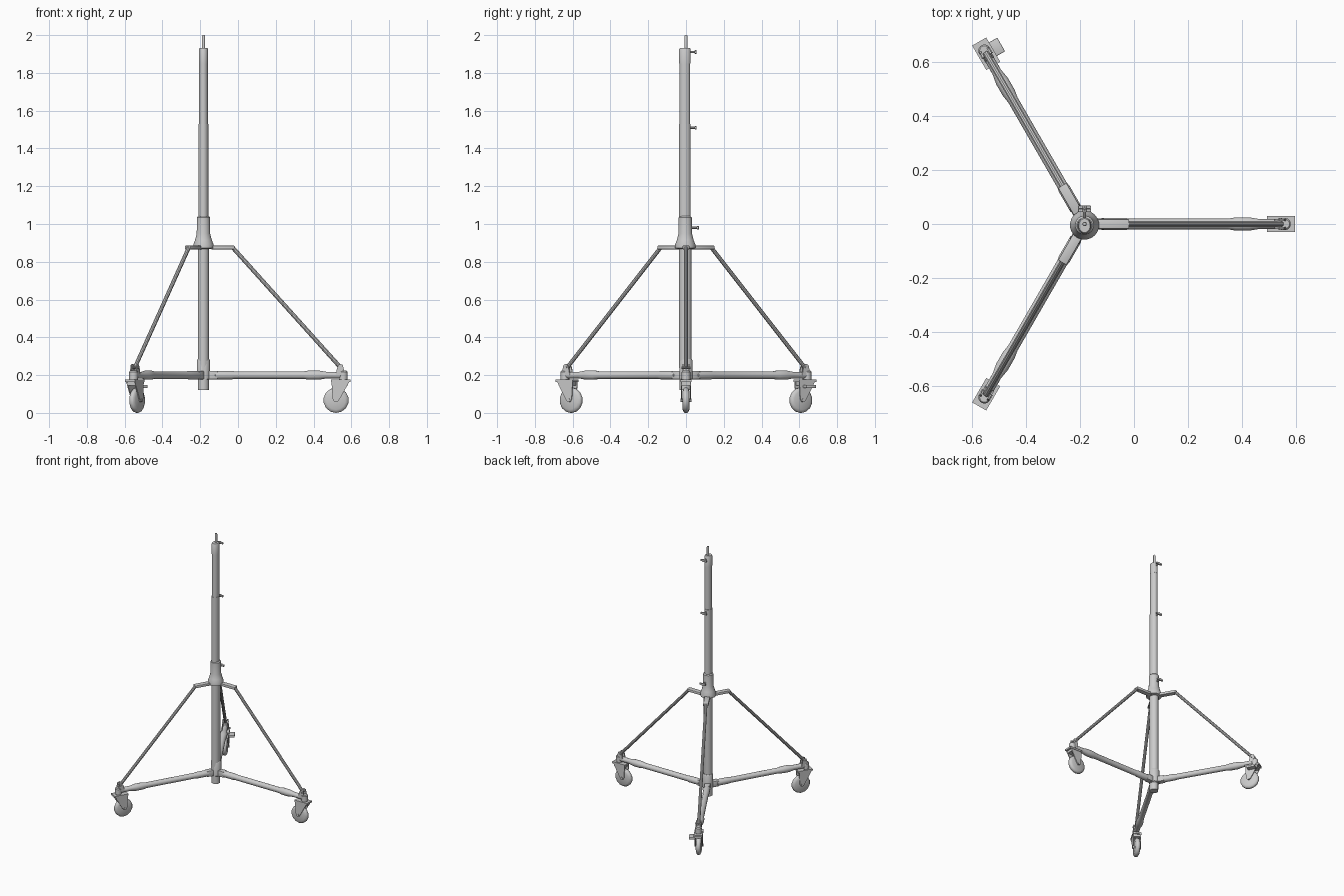
import bpy, bmesh, math
from mathutils import Matrix, Vector

if "Cube" in bpy.data.objects:
    bpy.data.objects.remove(bpy.data.objects["Cube"])

grey = bpy.data.materials.new("light grey metal")
grey.use_nodes = True
COLOUR = (0.6, 0.6, 0.6, 1)
grey.diffuse_color = COLOUR
grey.node_tree.nodes["Principled BSDF"].inputs["Base Color"].default_value = COLOUR

HUB = Matrix.Translation((-0.183, 0, 0))


def finish(name, bm, frame, smooth=True):
    bmesh.ops.recalc_face_normals(bm, faces=bm.faces)
    mesh = bpy.data.meshes.new(name)
    bm.to_mesh(mesh)
    bm.free()
    mesh.transform(frame)
    mesh.materials.append(grey)
    obj = bpy.data.objects.new(name, mesh)
    bpy.context.collection.objects.link(obj)
    if smooth:
        bpy.ops.object.select_all(action="DESELECT")
        obj.select_set(True)
        bpy.context.view_layer.objects.active = obj
        bpy.ops.object.shade_smooth_by_angle(angle=math.radians(35))
    return obj


def tube(name, start, direction, stations, frame=HUB, sides=16, smooth=True):
    """Closed tube through stations of (distance, half width, half depth)."""
    bm = bmesh.new()
    turn = Vector(direction).to_track_quat("Z", "Y")
    rings = []
    for dist, rx, ry in stations:
        ring = []
        for i in range(sides):
            a = math.tau * (i + 0.5) / sides
            p = Vector((rx * math.cos(a), ry * math.sin(a), dist))
            ring.append(bm.verts.new(Vector(start) + turn @ p))
        rings.append(ring)
    for a, b in zip(rings, rings[1:]):
        for i in range(sides):
            j = (i + 1) % sides
            bm.faces.new((a[i], a[j], b[j], b[i]))
    bm.faces.new(rings[0])
    bm.faces.new(rings[-1])
    return finish(name, bm, frame, smooth)


def round_tube(name, start, direction, profile, frame=HUB, sides=16, smooth=True):
    return tube(name, start, direction, [(d, r, r) for d, r in profile], frame, sides, smooth)


def box(name, low, high, frame=HUB, bevel=0.0):
    bm = bmesh.new()
    low, high = Vector(low), Vector(high)
    size = high - low
    bmesh.ops.create_cube(bm, size=1, matrix=Matrix.Translation((low + high) / 2) @ Matrix.Diagonal((*size, 1)))
    if bevel:
        bmesh.ops.bevel(bm, geom=bm.edges[:], offset=bevel, segments=2, profile=0.5, affect="EDGES")
    return finish(name, bm, frame, bevel > 0)


def plate(name, outline, y0, y1, frame):
    """Extrude an x-z outline from y0 to y1."""
    bm = bmesh.new()
    face = bm.faces.new([bm.verts.new((x, y0, z)) for x, z in outline])
    out = bmesh.ops.extrude_face_region(bm, geom=[face])
    verts = [v for v in out["geom"] if isinstance(v, bmesh.types.BMVert)]
    bmesh.ops.translate(bm, verts=verts, vec=(0, y1 - y0, 0))
    return finish(name, bm, frame, False)


UP = (0, 0, 1)
BACK = (0, 1, 0)

# Central column, each section slightly deeper than wide
tube("lower_column", (0, -0.004, 0), UP, [(0.12, 0.03, 0.03), (0.27, 0.03, 0.033), (0.9, 0.03, 0.033)])
tube("middle_column", (0, -0.006, 0), UP, [(0.9, 0.026, 0.031), (1.53, 0.026, 0.031)])
tube("upper_column", (0, -0.006, 0), UP, [(1.5, 0.024, 0.029), (1.86, 0.024, 0.029)])
tube("top_collar", (0, -0.006, 0), UP,
     [(1.85, 0.025, 0.031), (1.925, 0.025, 0.031), (1.933, 0.021, 0.026)])
round_tube("top_spigot", (0, 0, 0), UP, [(1.92, 0.008), (1.995, 0.008), (2.0, 0.006)])

# Lower hub and the sliding upper collar
round_tube("lower_hub", (0, 0, 0), UP,
           [(0.175, 0.03), (0.18, 0.036), (0.275, 0.036), (0.285, 0.031)])
round_tube("brace_collar", (0, -0.004, 0), UP,
           [(0.868, 0.04), (0.872, 0.054), (0.892, 0.054), (0.915, 0.045), (0.95, 0.036),
            (1.035, 0.035), (1.042, 0.028)], sides=20)

# Clamp screws with wing handles on the back of the column
for label, z, reach in (("lower", 0.98, 0.068), ("middle", 1.51, 0.056), ("upper", 1.91, 0.056)):
    round_tube(label + "_clamp_screw", (0, 0.015, z), BACK,
               [(0, 0.006), (reach - 0.025, 0.006), (reach - 0.024, 0.01), (reach - 0.015, 0.01)], sides=10)
    box(label + "_clamp_wing", (-0.024, reach - 0.012, z - 0.007), (0.024, reach, z + 0.007), bevel=0.003)

# Three identical legs, built along +x and turned around the column
for label, angle in (("left", 0), ("back", 120), ("front", 240)):
    frame = HUB @ Matrix.Rotation(math.radians(angle), 4, "Z")

    # Leg tube with its sleeve and tapered end socket
    box(label + "_leg_hinge", (0.02, -0.02, 0.178), (0.075, 0.02, 0.222), frame, 0.004)
    round_tube(label + "_leg", (0, 0, 0.2), (1, 0, 0),
               [(0.06, 0.018), (0.065, 0.023), (0.15, 0.023), (0.165, 0.02), (0.53, 0.02),
                (0.56, 0.025), (0.61, 0.025), (0.65, 0.018), (0.74, 0.018)], frame)
    round_tube(label + "_leg_end", (0.74, 0, 0), UP,
               [(0.172, 0.016), (0.178, 0.023), (0.217, 0.023), (0.224, 0.018)], frame)

    # Diagonal brace from the sliding collar to the leg end
    box(label + "_brace_arm", (0.04, -0.018, 0.866), (0.165, 0.018, 0.885), frame, 0.003)
    top, foot = Vector((0.157, 0, 0.873)), Vector((0.728, 0, 0.238))
    span = foot - top
    round_tube(label + "_brace", top, span, [(0, 0.011), (span.length, 0.011)], frame, 10)
    for side in (-1, 1):
        plate(label + "_brace_lug", [(0.7, 0.2), (0.75, 0.2), (0.738, 0.254), (0.72, 0.26), (0.708, 0.24)],
              side * 0.012, side * 0.019, frame)
    round_tube(label + "_brace_pin", (0.724, -0.023, 0.24), BACK, [(0, 0.007), (0.046, 0.007)], frame, 8)

    # Swivel caster: mounting plate, forked bracket, wheel and axle
    box(label + "_caster_plate", (0.675, -0.03, 0.163), (0.779, 0.03, 0.176), frame)
    box(label + "_caster_crown", (0.685, -0.027, 0.145), (0.765, 0.027, 0.165), frame)
    for side in (-1, 1):
        plate(label + "_caster_fork", [(0.678, 0.164), (0.772, 0.164), (0.724, 0.078), (0.712, 0.06), (0.692, 0.06), (0.684, 0.075)],
              side * 0.021, side * 0.027, frame)
    round_tube(label + "_wheel", (0.702, -0.018, 0.067), BACK,
               [(0, 0.05), (0.006, 0.063), (0.012, 0.067), (0.024, 0.067), (0.03, 0.063), (0.036, 0.05)],
               frame, 14)
    round_tube(label + "_axle", (0.702, -0.03, 0.067), BACK, [(0, 0.01), (0.06, 0.01)], frame, 8)

    # Brake pedal on the back caster only
    if label == "back":
        box("brake_pedal", (0.7, -0.065, 0.132), (0.758, -0.026, 0.148), frame, 0.003)
